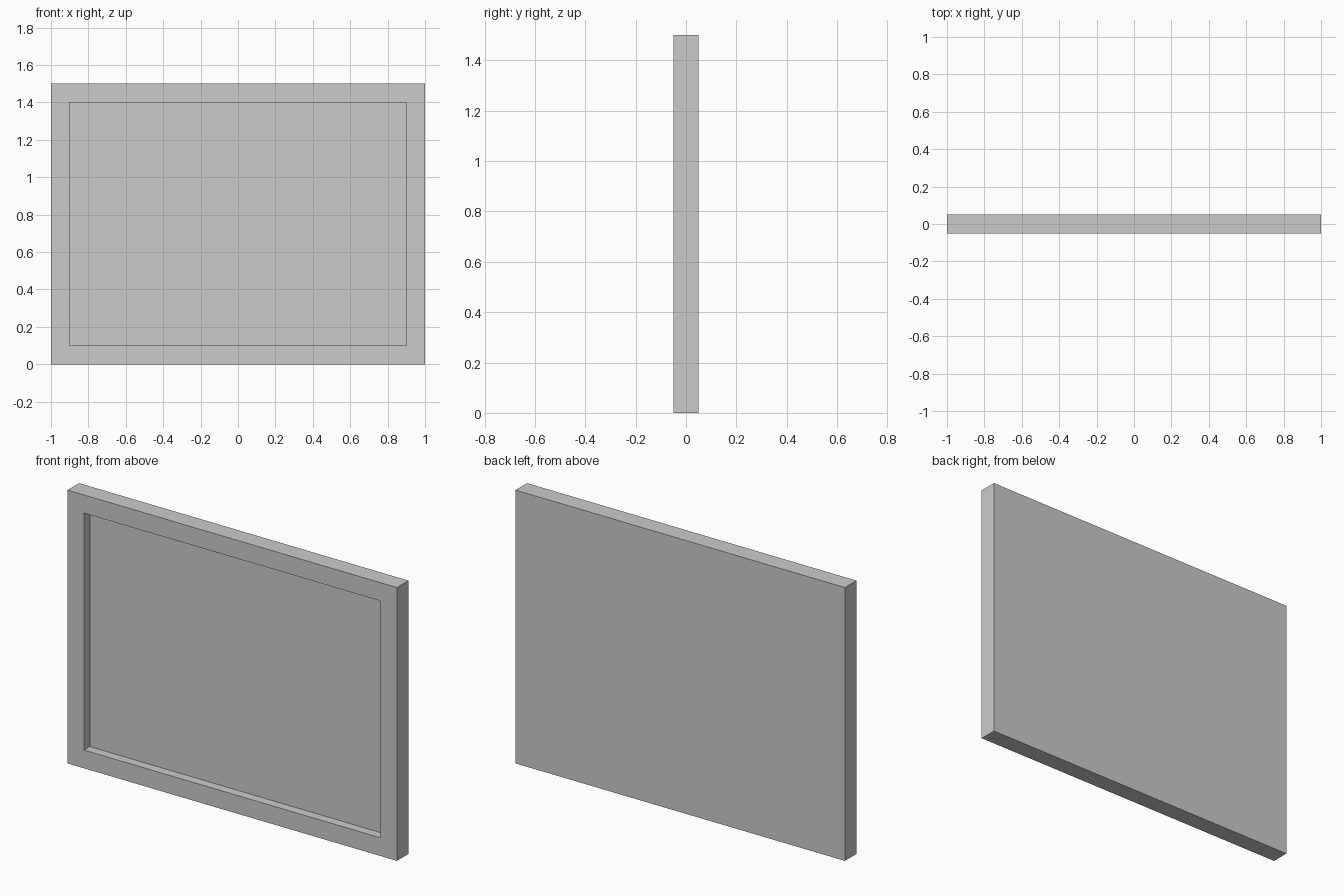
import bpy, bmesh
from mathutils import Matrix, Vector

if "Cube" in bpy.data.objects:
    bpy.data.objects.remove(bpy.data.objects["Cube"])

WIDTH, DEPTH, HEIGHT = 2.0, 0.1, 1.5
BORDER, RECESS = 0.1, 0.05

# Solid slab standing on the ground
bm = bmesh.new()
bmesh.ops.create_cube(bm, size=1.0,
    matrix=Matrix.Translation((0, 0, HEIGHT / 2)) @ Matrix.Diagonal((WIDTH, DEPTH, HEIGHT, 1)))

# Front border: inset the front face, then sink the panel to form the recess
bm.normal_update()
panel = min(bm.faces, key=lambda f: f.normal.y)
bmesh.ops.inset_region(bm, faces=[panel], thickness=BORDER, use_even_offset=True)
sunk = bmesh.ops.extrude_discrete_faces(bm, faces=[panel])["faces"]
bmesh.ops.translate(bm, verts=sunk[0].verts[:], vec=Vector((0, RECESS, 0)))
bmesh.ops.recalc_face_normals(bm, faces=bm.faces[:])

mesh = bpy.data.meshes.new("framed_panel")
bm.to_mesh(mesh)
bm.free()
bpy.context.collection.objects.link(bpy.data.objects.new("framed_panel", mesh))
